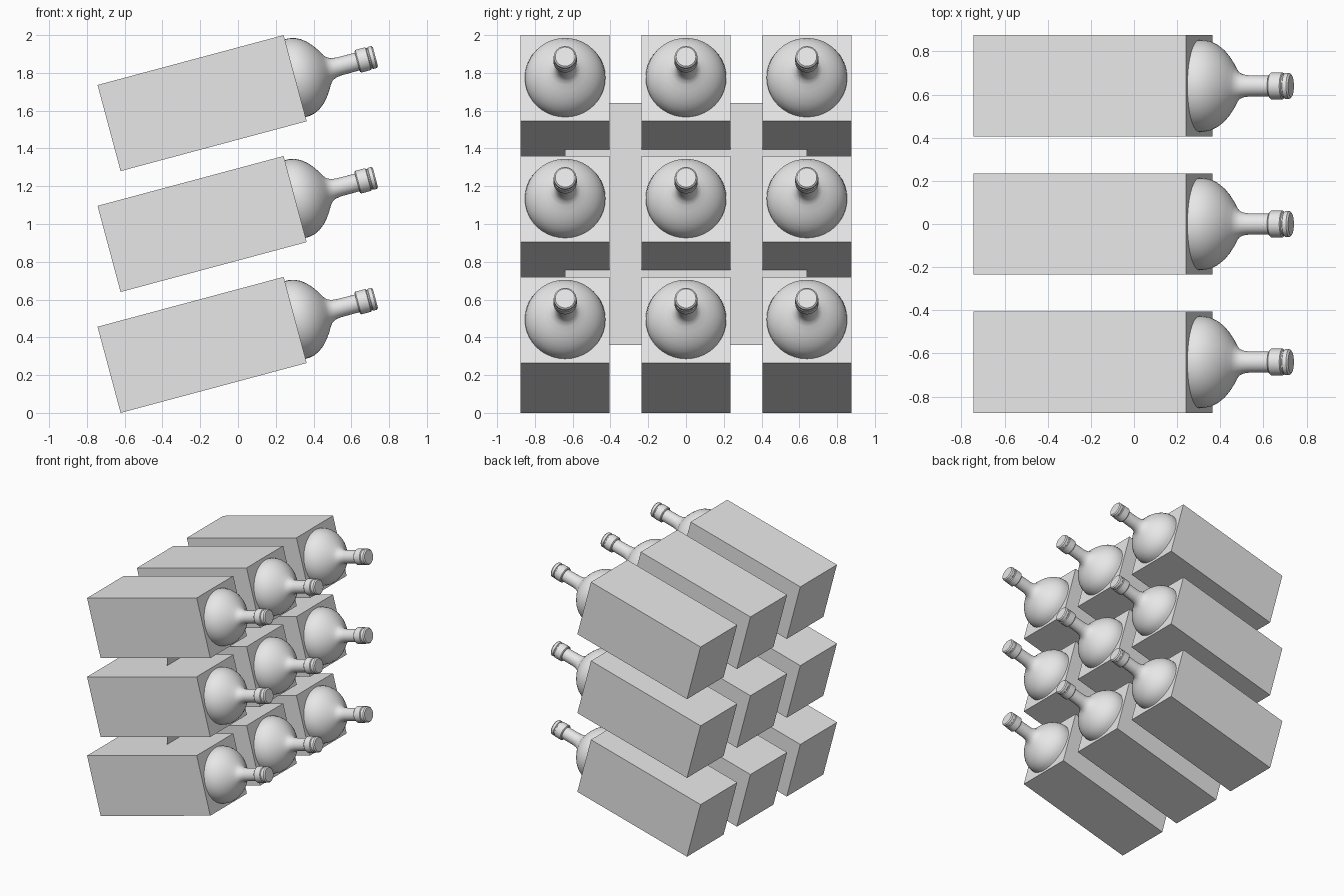
import bpy, bmesh, math
from mathutils import Vector, Matrix

cube = bpy.data.objects.get("Cube")
if cube:
    bpy.data.objects.remove(cube)

PITCH = 0.64
CENTRE = Vector((-0.19, 0, 1.0))
TILT = Matrix.Rotation(math.radians(-15), 4, 'Y')
LENGTH, WIDTH, HEIGHT = 1.02, 0.47, 0.472

grey = bpy.data.materials.new("plain_grey")
grey.use_nodes = True
grey.diffuse_color = (0.8, 0.8, 0.8, 1)
grey.node_tree.nodes["Principled BSDF"].inputs["Base Color"].default_value = (0.8, 0.8, 0.8, 1)


def finish(bm, name):
    bmesh.ops.recalc_face_normals(bm, faces=bm.faces)
    mesh = bpy.data.meshes.new(name)
    bm.to_mesh(mesh)
    bm.free()
    mesh.materials.append(grey)
    return mesh


def place(mesh, name, matrix):
    obj = bpy.data.objects.new(name, mesh)
    obj.matrix_world = matrix
    bpy.context.collection.objects.link(obj)
    return obj


def lathe(profile, name, steps=40):
    """Spin (distance, radius) pairs around the x axis."""
    bm = bmesh.new()
    verts = [bm.verts.new((u, 0, r)) for u, r in profile]
    edges = [bm.edges.new(pair) for pair in zip(verts, verts[1:])]
    bmesh.ops.spin(bm, geom=verts + edges, cent=(0, 0, 0), axis=(1, 0, 0),
                   angle=math.tau, steps=steps, use_duplicate=False)
    bmesh.ops.remove_doubles(bm, verts=bm.verts, dist=0.0002)
    return finish(bm, name)


# Storage block
bm = bmesh.new()
bmesh.ops.create_cube(bm, size=1, matrix=Matrix.Diagonal((LENGTH, WIDTH, HEIGHT, 1)))
block = finish(bm, "block")

# Bottle body, shoulder and neck
bottle = lathe([(-0.4, 0), (-0.4, 0.213), (0.53, 0.213), (0.56, 0.207), (0.59, 0.193),
                (0.62, 0.170), (0.645, 0.142), (0.667, 0.111), (0.683, 0.083),
                (0.698, 0.064), (0.72, 0.053), (0.75, 0.049), (0.87, 0.048)], "bottle")

# Cap with a stepped end
cap = lathe([(0.85, 0.045), (0.85, 0.056), (0.856, 0.062), (0.91, 0.062), (0.914, 0.056),
             (0.92, 0.056), (0.923, 0.06), (0.942, 0.06), (0.95, 0.052), (0.95, 0)], "cap")

# Three by three rack
smooth = []
for row in range(3):
    for col in range(3):
        spot = CENTRE + Vector((0, (col - 1) * PITCH, (row - 1) * PITCH))
        matrix = Matrix.Translation(spot) @ TILT
        tag = f"{row + 1}_{col + 1}"
        place(block, "block_" + tag, matrix)
        smooth.append(place(bottle, "bottle_" + tag, matrix))
        smooth.append(place(cap, "cap_" + tag, matrix))

# Upright sheet joining the block centres
bm = bmesh.new()
bmesh.ops.create_grid(bm, x_segments=1, y_segments=1, size=PITCH,
                      matrix=Matrix.Rotation(math.pi / 2, 4, 'Y'))
place(finish(bm, "joining_sheet"), "joining_sheet", Matrix.Translation(CENTRE))

# Smooth the turned parts, keeping crisp rims
bpy.ops.object.select_all(action='DESELECT')
for obj in smooth[:2]:
    obj.select_set(True)
bpy.context.view_layer.objects.active = smooth[0]
bpy.ops.object.shade_smooth_by_angle(angle=math.radians(35))
